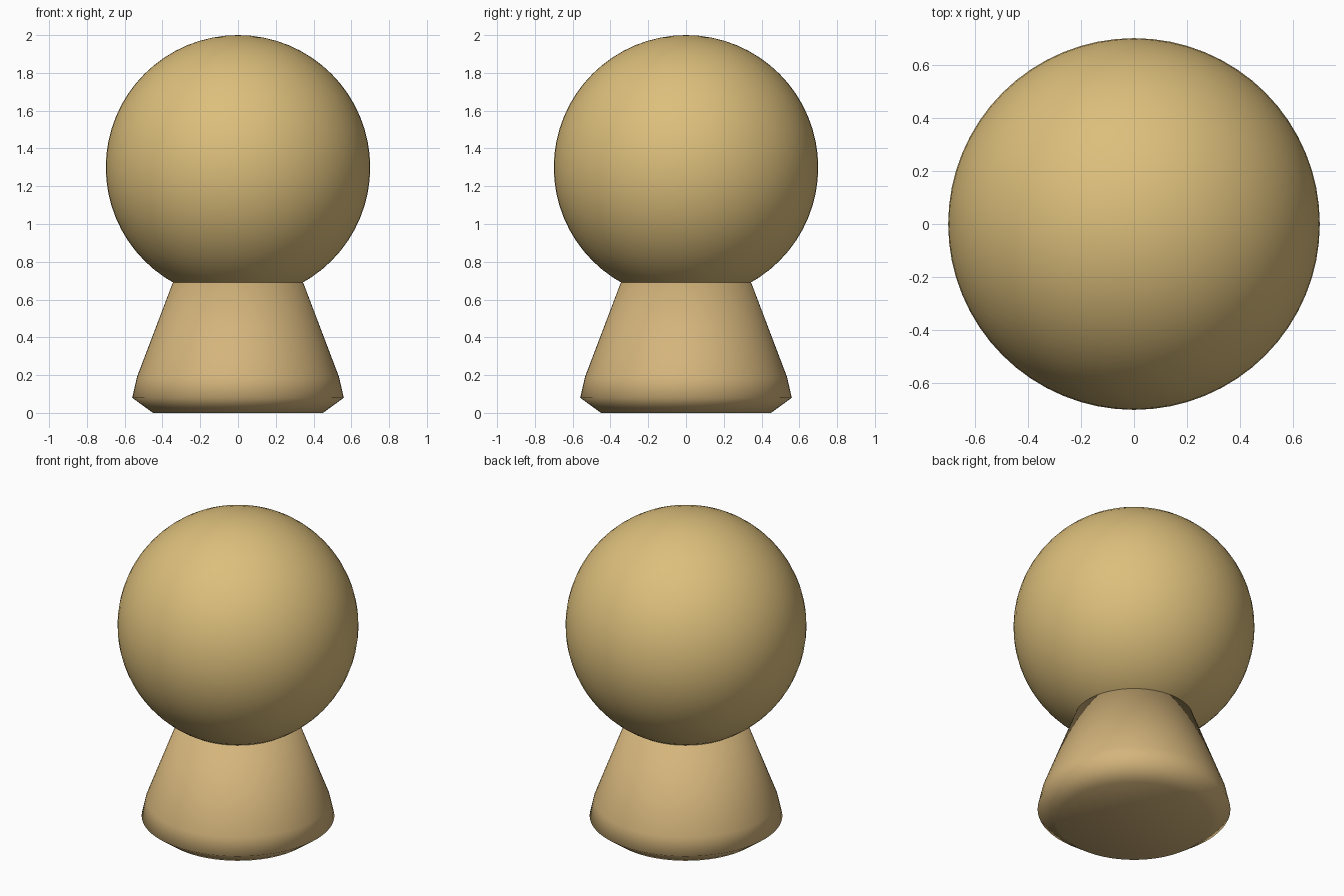
import bpy, bmesh, math

if "Cube" in bpy.data.objects:
    bpy.data.objects.remove(bpy.data.objects["Cube"])


def material(name, rgb):
    m = bpy.data.materials.new(name)
    m.diffuse_color = (*rgb, 1)
    m.use_nodes = True
    m.node_tree.nodes["Principled BSDF"].inputs["Base Color"].default_value = m.diffuse_color
    return m


def lathe(name, profile, mat, steps=64):
    """Revolve an (radius, height) profile around z."""
    bm = bmesh.new()
    verts = [bm.verts.new((r, 0, z)) for r, z in profile]
    edges = [bm.edges.new(pair) for pair in zip(verts, verts[1:])]
    bmesh.ops.spin(bm, geom=verts + edges, cent=(0, 0, 0), axis=(0, 0, 1),
                   angle=math.tau, steps=steps, use_duplicate=False)
    bmesh.ops.remove_doubles(bm, verts=bm.verts, dist=1e-4)
    bmesh.ops.recalc_face_normals(bm, faces=bm.faces)
    for f in bm.faces:
        f.smooth = True
    me = bpy.data.meshes.new(name)
    bm.to_mesh(me)
    bm.free()
    me.materials.append(mat)
    ob = bpy.data.objects.new(name, me)
    bpy.context.collection.objects.link(ob)
    return ob


head_wood = material("golden wood", (0.72, 0.52, 0.20))
body_wood = material("tan wood", (0.66, 0.46, 0.20))

# Flared body with a bevelled foot
lathe("body", [(0, 0), (0.45, 0), (0.56, 0.08), (0.535, 0.19),
               (0.345, 0.69), (0, 0.69)], body_wood)

# Round head resting in the neck
bpy.ops.mesh.primitive_uv_sphere_add(segments=64, ring_count=32, radius=0.7,
                                     location=(0, 0, 1.3))
head = bpy.context.object
head.name = "head"
head.data.materials.append(head_wood)
bpy.ops.object.shade_smooth()
